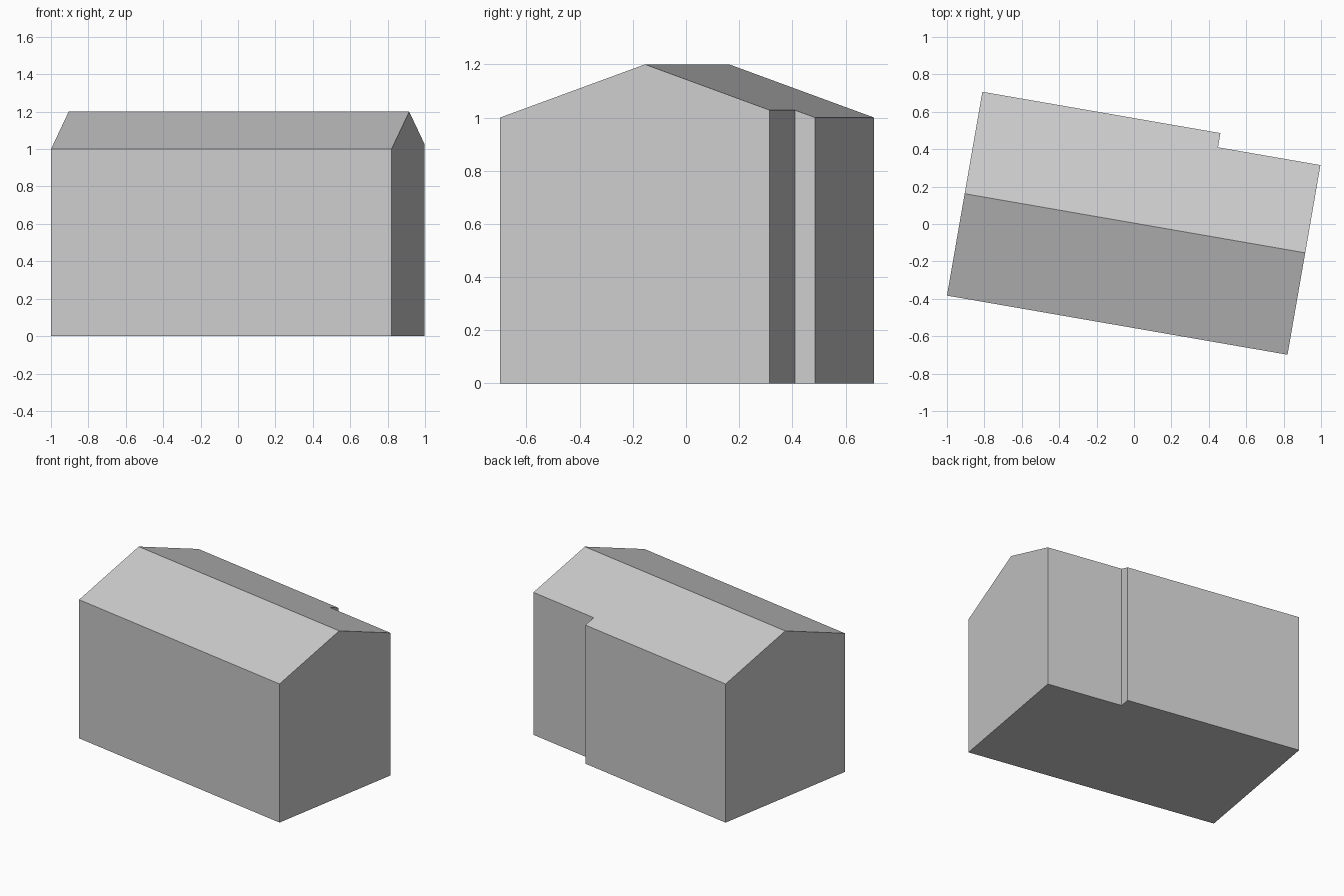
import bpy, bmesh, math
from mathutils import Matrix, Vector

cube = bpy.data.objects.get("Cube")
if cube:
    bpy.data.objects.remove(cube, do_unlink=True)

HALF_L, HALF_W = 0.924, 0.553
EAVE, RIDGE = 1.0, 1.2
STEP_X, STEP_Y = 0.368, 0.476   # recess in the back wall

grey = bpy.data.materials.new("light grey")
grey.use_nodes = True
colour = (0.6, 0.6, 0.6, 1)
grey.diffuse_color = colour
grey.node_tree.nodes["Principled BSDF"].inputs["Base Color"].default_value = colour

# Walls: stepped footprint extruded above the ridge
footprint = [(-HALF_L, -HALF_W), (HALF_L, -HALF_W), (HALF_L, STEP_Y),
             (STEP_X, STEP_Y), (STEP_X, HALF_W), (-HALF_L, HALF_W)]
bm = bmesh.new()
base = bm.faces.new([bm.verts.new((x, y, 0)) for x, y in footprint])
top = bmesh.ops.extrude_face_region(bm, geom=[base], use_keep_orig=True)
bmesh.ops.translate(bm, vec=(0, 0, RIDGE + 0.3),
                    verts=[v for v in top["geom"] if isinstance(v, bmesh.types.BMVert)])

# Gable roof: cut one slope on each side of the ridge
for side in (-1, 1):
    normal = Vector((0, side * (RIDGE - EAVE), HALF_W)).normalized()
    bmesh.ops.bisect_plane(bm, geom=bm.verts[:] + bm.edges[:] + bm.faces[:],
                           plane_co=(0, 0, RIDGE), plane_no=normal, clear_outer=True)
    bmesh.ops.holes_fill(bm, edges=[e for e in bm.edges if e.is_boundary], sides=0)
bmesh.ops.recalc_face_normals(bm, faces=bm.faces[:])

# Turn the building on its plot
bm.transform(Matrix.Translation((0.005, 0.004, 0)) @ Matrix.Rotation(math.radians(-9.85), 4, "Z"))

mesh = bpy.data.meshes.new("gabled_house")
bm.to_mesh(mesh)
bm.free()
mesh.materials.append(grey)
house = bpy.data.objects.new("gabled_house", mesh)
bpy.context.collection.objects.link(house)
